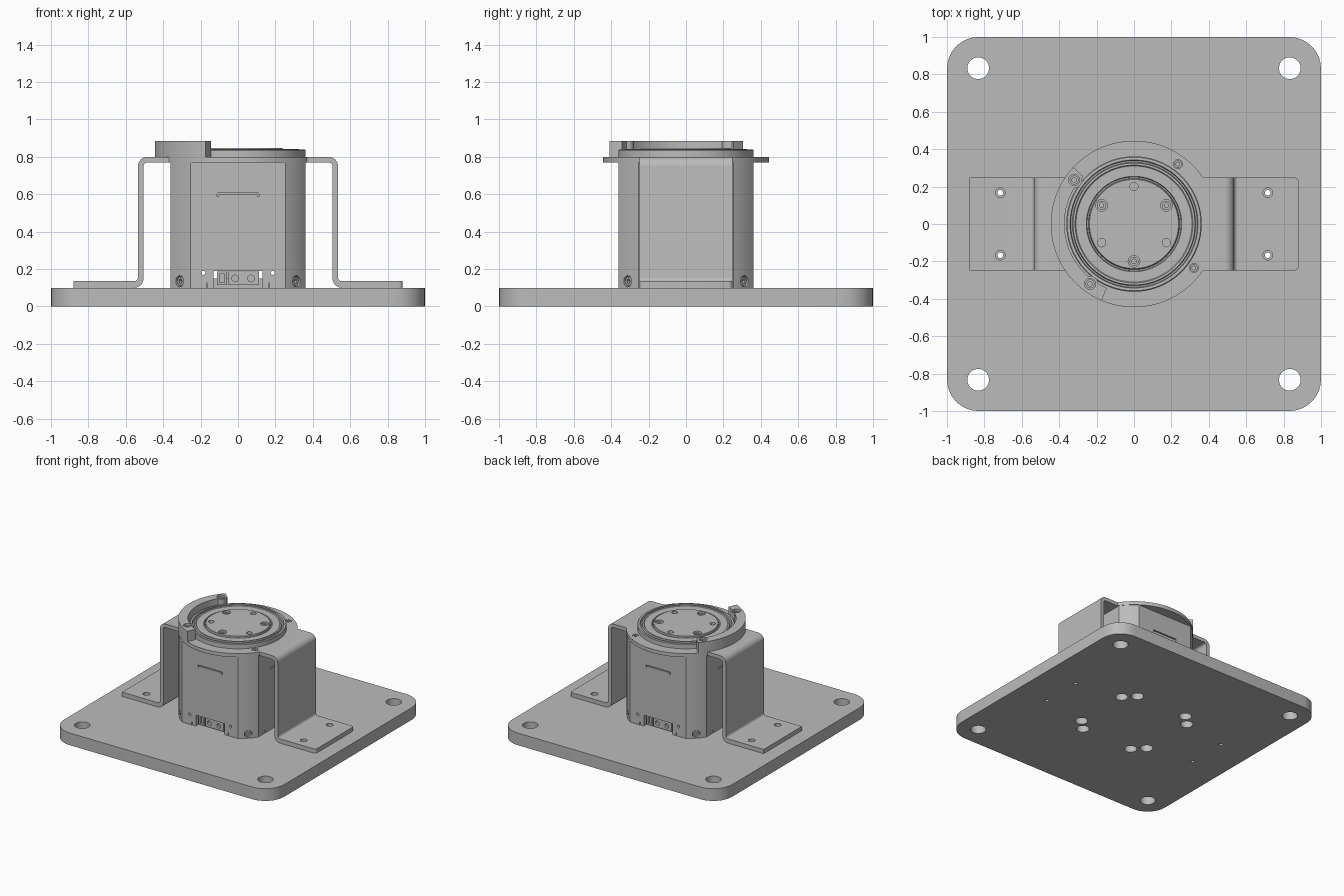
import bpy, bmesh
from math import sin, cos, pi, radians, acos
from mathutils import Matrix, Vector

if "Cube" in bpy.data.objects:
    bpy.data.objects.remove(bpy.data.objects["Cube"])

grey = bpy.data.materials.new("machined grey")
grey.use_nodes = True
grey.diffuse_color = (0.5, 0.5, 0.5, 1)
grey.node_tree.nodes["Principled BSDF"].inputs["Base Color"].default_value = (0.5, 0.5, 0.5, 1)


def finish(name, bm):
    bmesh.ops.recalc_face_normals(bm, faces=bm.faces)
    me = bpy.data.meshes.new(name)
    bm.to_mesh(me)
    bm.free()
    me.materials.append(grey)
    ob = bpy.data.objects.new(name, me)
    bpy.context.collection.objects.link(ob)
    return ob


def polar(r, a):
    return Vector((r * cos(a), r * sin(a)))


def arc(r, a0, a1, n):
    return [polar(r, a0 + (a1 - a0) * i / n) for i in range(n + 1)]


def rounded(corners, n=6):
    """Polygon outline from (x, y, fillet radius) corners."""
    out = []
    for i, (x, y, r) in enumerate(corners):
        p = Vector((x, y))
        if not r:
            out.append(p)
            continue
        a = (Vector(corners[i - 1][:2]) - p).normalized() * r
        b = (Vector(corners[(i + 1) % len(corners)][:2]) - p).normalized() * r
        for k in range(n + 1):
            t = k / n * pi / 2
            out.append(p + a * (1 - sin(t)) + b * (1 - cos(t)))
    return out


def prism(pts, z0, z1, mat=Matrix()):
    """Outline extruded from z0 to z1, then moved by mat."""
    bm = bmesh.new()
    face = bm.faces.new([bm.verts.new((p[0], p[1], z0)) for p in pts])
    new = bmesh.ops.extrude_face_region(bm, geom=[face])["geom"]
    bmesh.ops.translate(bm, verts=[v for v in new if isinstance(v, bmesh.types.BMVert)],
                        vec=(0, 0, z1 - z0))
    bm.transform(mat)
    return bm


def cyl(bm, x, y, z0, z1, r, mat=Matrix(), n=24):
    bmesh.ops.create_cone(bm, cap_ends=True, segments=n, radius1=r, radius2=r, depth=z1 - z0,
                          matrix=mat @ Matrix.Translation((x, y, (z0 + z1) / 2)))


def box(bm, x, y, z, mat=Matrix()):
    """Box given by its (low, high) range on each axis."""
    mid = [(a + b) / 2 for a, b in (x, y, z)]
    size = [b - a for a, b in (x, y, z)]
    bmesh.ops.create_cube(bm, size=1, matrix=mat @ Matrix.Translation(mid) @ Matrix.Diagonal((*size, 1)))


def boolean(ob, bm, op="DIFFERENCE"):
    tool = finish("cutter", bm)
    mod = ob.modifiers.new("cut", "BOOLEAN")
    mod.operation, mod.solver, mod.object = op, "EXACT", tool
    mod.use_self = True
    bpy.context.view_layer.objects.active = ob
    bpy.ops.object.modifier_apply(modifier="cut")
    bpy.data.objects.remove(tool)


def smooth(ob):
    bpy.ops.object.select_all(action="DESELECT")
    ob.select_set(True)
    bpy.context.view_layer.objects.active = ob
    bpy.ops.object.shade_smooth_by_angle(angle=radians(30))


def spin(a):
    return Matrix.Rotation(a, 4, "Z")


def bolts(name, mats, r, depth):
    """Socket-head bolts whose heads end at local z = 0."""
    bm = bmesh.new()
    for m in mats:
        cyl(bm, 0, 0, -depth, 0, r, m)
    ob = finish(name, bm)
    bm = bmesh.new()
    for m in mats:
        cyl(bm, 0, 0, -depth * 0.6, 0.01, r * 0.55, m, 6)
    boolean(ob, bm)
    smooth(ob)


SIGNS = [(sx, sy) for sx in (-1, 1) for sy in (-1, 1)]
MOUNTS = [(sx * a, sy * b) for sx, sy in SIGNS for a, b in ((0.32, 0.235), (0.235, 0.32))]

# Base plate with corner holes and counterbored mounting holes
base = finish("base_plate", prism(rounded(
    [(-1, -1, 0.17), (1, -1, 0.17), (1, 1, 0.17), (-1, 1, 0.17)], 8), 0, 0.1))
holes = bmesh.new()
for sx, sy in SIGNS:
    cyl(holes, sx * 0.833, sy * 0.833, -0.1, 0.2, 0.058, n=32)
    cyl(holes, sx * 0.715, sy * 0.167, -0.1, 0.2, 0.015)
for x, y in MOUNTS:
    cyl(holes, x, y, -0.05, 0.055, 0.048)
    cyl(holes, x, y, -0.06, 0.09, 0.026)
boolean(base, holes)
smooth(base)

# Motor housing: a cylinder flattened on four sides
half, R = 0.362, 0.442
a0 = acos(half / R)
outline = [p for k in range(4) for p in arc(R, a0 + k * pi / 2, (k + 1) * pi / 2 - a0, 8)]
housing = finish("housing", prism(outline, 0.1, 0.775))
cuts = bmesh.new()
box(cuts, (-0.13, 0.13), (-0.5, 0.5), (0.09, 0.19))
for x in (-0.185, 0.185):
    cyl(cuts, x, 0, -0.5, 0.5, 0.011, Matrix.Translation((0, 0, 0.18)) @ Matrix.Rotation(pi / 2, 4, "X"))
for k in range(4):
    m = spin(k * pi / 2)
    box(cuts, (-0.11, 0.11), (-0.4, -0.35), (0.6, 0.608), m)
    for s in (-1, 1):
        box(cuts, (s * 0.108 - 0.003, s * 0.108 + 0.003), (-0.4, -0.35), (0.587, 0.605), m)
        box(cuts, (s * 0.165 - 0.003, s * 0.165 + 0.003), (-0.4, -0.35), (0.09, 0.125), m)
corner_axes = [spin(pi / 4 + k * pi / 2) @ Matrix.Translation((R, 0, 0.135))
               @ Matrix.Rotation(pi / 2, 4, "Y") for k in range(4)]
for m in corner_axes:
    cyl(cuts, 0, 0, -0.03, 0.03, 0.03, m)
boolean(housing, cuts)
smooth(housing)
bolts("housing_bolts", [m @ Matrix.Translation((0, 0, -0.008)) for m in corner_axes], 0.024, 0.03)

# Connector blocks in the front and rear openings
blocks, pins = bmesh.new(), bmesh.new()
for m in (spin(0), spin(pi)):
    box(blocks, (-0.112, -0.06), (-0.35, -0.2), (0.115, 0.187), m)
    box(blocks, (-0.05, 0.112), (-0.35, -0.2), (0.115, 0.187), m)
    box(blocks, (-0.13, 0.13), (-0.32, -0.2), (0.1, 0.15), m)
    box(pins, (-0.1, -0.072), (-0.4, -0.33), (0.127, 0.175), m)
    for x in (-0.015, 0.07):
        cyl(pins, x, 0, 0.33, 0.4, 0.018,
            m @ Matrix.Translation((0, 0, 0.15)) @ Matrix.Rotation(pi / 2, 4, "X"))
connectors = finish("connectors", blocks)
boolean(connectors, pins)

# Bent sheet bracket: round collar, two legs, two feet
bracket = finish("bracket", prism(arc(0.445, 0, 2 * pi * 95 / 96, 95), 0.77, 0.80))
leg = rounded([(0.3, 0.77, 0), (0.505, 0.77, 0.02), (0.505, 0.1, 0.05), (0.88, 0.1, 0),
               (0.88, 0.135, 0), (0.535, 0.135, 0.02), (0.535, 0.8, 0.05), (0.3, 0.8, 0)])
for a in (0, pi):
    strap = prism(leg, -0.248, 0.248, spin(a) @ Matrix.Rotation(pi / 2, 4, "X"))
    ends = [e for e in strap.edges if all(abs(v.co.x) > 0.87 for v in e.verts)
            and abs(e.verts[0].co.z - e.verts[1].co.z) > 0.01]
    bmesh.ops.bevel(strap, geom=ends, offset=0.02, segments=4, profile=0.5, affect="EDGES")
    boolean(bracket, strap, "UNION")
holes = bmesh.new()
for sx, sy in SIGNS:
    cyl(holes, sx * 0.715, sy * 0.167, 0.05, 0.2, 0.026)
collar_bolts = [(0.235, 0.32), (0.32, -0.235)]
for x, y in collar_bolts:
    cyl(holes, x, y, 0.785, 0.9, 0.024)
boolean(bracket, holes)
smooth(bracket)
bolts("collar_bolts", [Matrix.Translation((x, y, 0.797)) for x, y in collar_bolts], 0.02, 0.02)

# Rotor: turned profile with ring grooves and a raised output face
profile = [(0, 0.79), (0.362, 0.79), (0.362, 0.835), (0.357, 0.84), (0.342, 0.84), (0.338, 0.82),
           (0.33, 0.82), (0.326, 0.843), (0.315, 0.843), (0.31, 0.838), (0.255, 0.838),
           (0.251, 0.825), (0.244, 0.825), (0.242, 0.843), (0.238, 0.847), (0, 0.847)]
bm = bmesh.new()
verts = [bm.verts.new((r, 0, z)) for r, z in profile]
edges = [bm.edges.new(pair) for pair in zip(verts, verts[1:])]
bmesh.ops.spin(bm, geom=verts + edges, axis=(0, 0, 1), cent=(0, 0, 0), angle=2 * pi, steps=96)
bmesh.ops.remove_doubles(bm, verts=bm.verts, dist=0.0005)
rotor = finish("rotor", bm)
holes = bmesh.new()
large = [polar(0.2, radians(a)) for a in (30, 150, 270)]
for p in large:
    cyl(holes, p.x, p.y, 0.815, 0.9, 0.031)
for a in (90, 210, 330):
    p = polar(0.2, radians(a))
    cyl(holes, p.x, p.y, 0.815, 0.9, 0.022)
boolean(rotor, holes)
smooth(rotor)
bolts("rotor_bolts", [Matrix.Translation((p.x, p.y, 0.835)) for p in large], 0.024, 0.025)

# Raised guard around one side, with a screw boss at each end
g0, g1 = radians(137), radians(247)
guard = finish("guard", prism(arc(0.445, g0, g1, 36) + arc(0.372, g1, g0, 36), 0.8, 0.885))
ends = [(-0.32, 0.235), (-0.235, -0.32)]
bosses, bores = bmesh.new(), bmesh.new()
for x, y in ends:
    cyl(bosses, x, y, 0.8, 0.885, 0.043, n=32)
    cyl(bores, x, y, 0.85, 0.95, 0.03)
boolean(guard, bosses, "UNION")
boolean(guard, bores)
smooth(guard)
bolts("guard_bolts", [Matrix.Translation((x, y, 0.872)) for x, y in ends], 0.024, 0.025)
